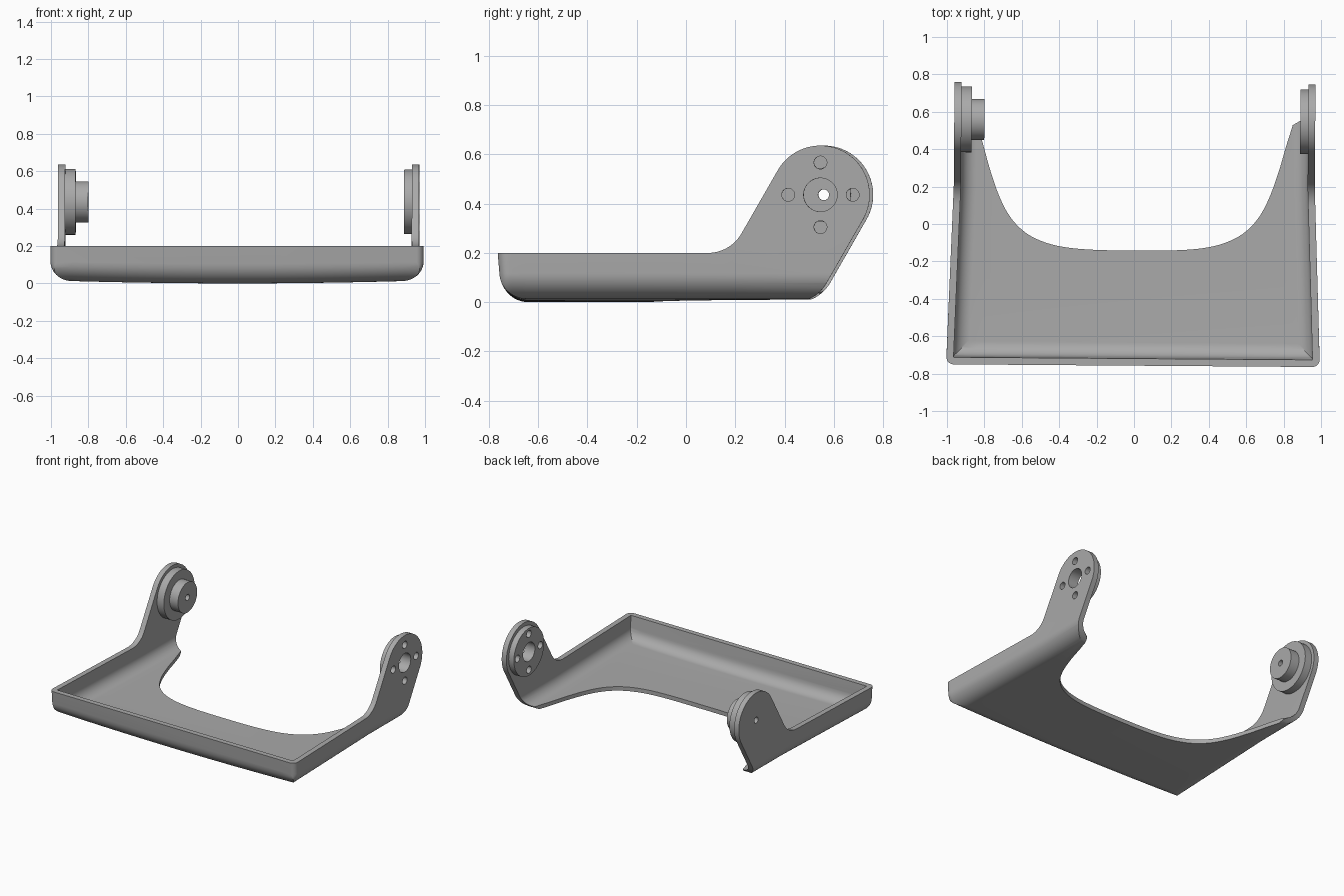
import bpy, bmesh
from math import sin, cos, pi, radians, sqrt
from mathutils import Matrix, Vector

if "Cube" in bpy.data.objects:
    bpy.data.objects.remove(bpy.data.objects["Cube"])

grey = bpy.data.materials.new("satin grey")
grey.use_nodes = True
grey.diffuse_color = (0.4, 0.4, 0.4, 1)
grey.node_tree.nodes["Principled BSDF"].inputs["Base Color"].default_value = (0.4, 0.4, 0.4, 1)

HUB_Y, HUB_Z = 0.553, 0.436     # pivot axis of both ears
FRONT = -0.75


def finish(bm, name):
    bmesh.ops.remove_doubles(bm, verts=bm.verts, dist=1e-6)
    bmesh.ops.recalc_face_normals(bm, faces=bm.faces)
    mesh = bpy.data.meshes.new(name)
    bm.to_mesh(mesh)
    bm.free()
    mesh.materials.append(grey)
    obj = bpy.data.objects.new(name, mesh)
    bpy.context.collection.objects.link(obj)
    return obj


def prism(name, points, axis, low, high):
    """Extrude a closed 2D outline along x or z."""
    bm = bmesh.new()
    place = (lambda p: (low, p[0], p[1])) if axis == "x" else (lambda p: (p[0], p[1], low))
    face = bm.faces.new([bm.verts.new(place(p)) for p in points])
    move = Vector((high - low, 0, 0)) if axis == "x" else Vector((0, 0, high - low))
    new = bmesh.ops.extrude_face_region(bm, geom=[face])["geom"]
    bmesh.ops.translate(bm, vec=move, verts=[v for v in new if isinstance(v, bmesh.types.BMVert)])
    return finish(bm, name)


def disc(name, x0, x1, radius, dy=0.0, dz=0.0):
    """Cylinder lying along x on the pivot axis."""
    bm = bmesh.new()
    spot = Matrix.Translation(((x0 + x1) / 2, HUB_Y + dy, HUB_Z + dz)) @ Matrix.Rotation(pi / 2, 4, "Y")
    bmesh.ops.create_cone(bm, cap_ends=True, segments=64, radius1=radius, radius2=radius,
                          depth=abs(x1 - x0), matrix=spot)
    return finish(bm, name)


def boolean(obj, cutter, operation="DIFFERENCE"):
    mod = obj.modifiers.new("cut", "BOOLEAN")
    mod.operation, mod.solver, mod.object = operation, "EXACT", cutter
    bpy.context.view_layer.objects.active = obj
    bpy.ops.object.modifier_apply(modifier=mod.name)
    bpy.data.objects.remove(cutter)


def arc(cy, cz, r, start, end, steps):
    return [(cy + r * cos(radians(start + (end - start) * i / steps)),
             cz + r * sin(radians(start + (end - start) * i / steps))) for i in range(steps + 1)]


def tray_solid(name, wall, floor, r, corner, top):
    """Loft of U sections along y; the bottom fillet mitres round the front corners."""
    bm = bmesh.new()
    steps, spans = 12, 24
    stations = [(r * (1 - cos(a)), a) for a in [pi / 2 * max(i, 0.3) / steps for i in range(steps + 1)]]
    stations += [(y - FRONT - wall, pi / 2) for y in (-0.3, 0.2, 0.95)]
    rings = []
    for t, limit in stations:
        y = FRONT + wall + t
        width = 0.999 - 0.034 * min(1, (y - FRONT) / 0.95) - wall
        if t < corner:
            width -= corner - sqrt(corner ** 2 - (corner - t) ** 2)
        side = [(width, top)]
        for i in range(steps + 1):
            a = limit * i / steps
            side.append((width - r * (1 - cos(a)), floor + r * (1 - sin(a))))
        edge, low = side[-1]
        middle = [(edge * (1 - 2 * i / spans), low) for i in range(1, spans)]
        section = side + middle + [(-x, z) for x, z in reversed(side)]
        ring = []
        for x, z in section:
            bow = 0.016 * x * x * max(0, 1 - z / 0.2)
            lean = 0.08 * max(0, z - 0.1) if y < -0.6 else 0
            ring.append(bm.verts.new((x, y - lean, z + bow)))
        rings.append(ring)
    for a, b in zip(rings, rings[1:]):
        n = len(a)
        for i in range(n):
            j = (i + 1) % n
            bm.faces.new((a[i], a[j], b[j], b[i]))
    bm.faces.new(rings[0])
    bm.faces.new(rings[-1])
    return finish(bm, name)


# Shell: outer body minus inner body
tray = tray_solid("tray_with_ears", 0, 0, 0.11, 0.04, 0.8)
boolean(tray, tray_solid("inner_cutter", 0.038, 0.03, 0.08, 0.003, 0.9))

# Side outline: low rim, concave sweep up to a round ear, rounded heel
cy = HUB_Y
outline = [(-1.2, -0.2), (-1.2, 0.2)]
outline += arc(cy - 0.457, 0.357, 0.157, -90, -30, 12)
outline += arc(cy, HUB_Z, 0.2, 150, -30, 40)
outline += arc(cy - 0.111, 0.156, 0.157, -30, -88, 12)
outline += [(cy - 0.16, -0.2)]
boolean(tray, prism("outline_cutter", outline, "x", -1.5, 1.5), "INTERSECT")

# Rear floor cut-out: smooth spline through half the curve, mirrored
knots = [(0, -0.142), (0.2, -0.14), (0.36, -0.128), (0.48, -0.1), (0.58, -0.05), (0.66, 0.03),
         (0.72, 0.14), (0.77, 0.28), (0.81, 0.42), (0.845, 0.535)]
half = []
ext = [(-0.2, -0.14)] + knots + [(0.87, 0.63)]
for k in range(1, len(ext) - 2):
    p0, p1, p2, p3 = (Vector(p) for p in ext[k - 1:k + 3])
    for i in range(5):
        u = i / 5
        half.append((2 * p1 + (p2 - p0) * u + (2 * p0 - 5 * p1 + 4 * p2 - p3) * u ** 2
                     + (3 * p1 - p0 - 3 * p2 + p3) * u ** 3) / 2)
half += [Vector(knots[-1]), Vector((0.88, 0.555)), Vector((0.88, 1.1))]
curve = [(-p.x, p.y) for p in reversed(half[1:])] + [(p.x, p.y) for p in half]
boolean(tray, prism("floor_cutter", curve, "z", -0.3, 0.21))

# Hubs on the inner faces of the ears
left_hub = disc("left_hub_plate", 0.885, 0.94, 0.173)
right_hub = disc("right_hub_plate", -0.94, -0.872, 0.176)
right_pin = disc("right_pivot_pin", -0.885, -0.804, 0.11)

# Left side: bearing hole and four screw holes; right side: one small hole
for part in (tray, left_hub):
    boolean(part, disc("bore", 0.8, 1.1, 0.068))
    for dy, dz in ((0.131, 0), (-0.131, 0), (0, 0.131), (0, -0.131)):
        boolean(part, disc("screw_bore", 0.8, 1.1, 0.026, dy, dz))
for part in (tray, right_hub, right_pin):
    boolean(part, disc("pin_bore", -1.1, -0.7, 0.022))

# Smooth shading and the slight turn of the whole bracket
for part in (tray, left_hub, right_hub, right_pin):
    part.rotation_euler.z = radians(-0.42)
    bpy.ops.object.select_all(action="DESELECT")
    part.select_set(True)
    bpy.context.view_layer.objects.active = part
    bpy.ops.object.shade_smooth_by_angle(angle=radians(30))
